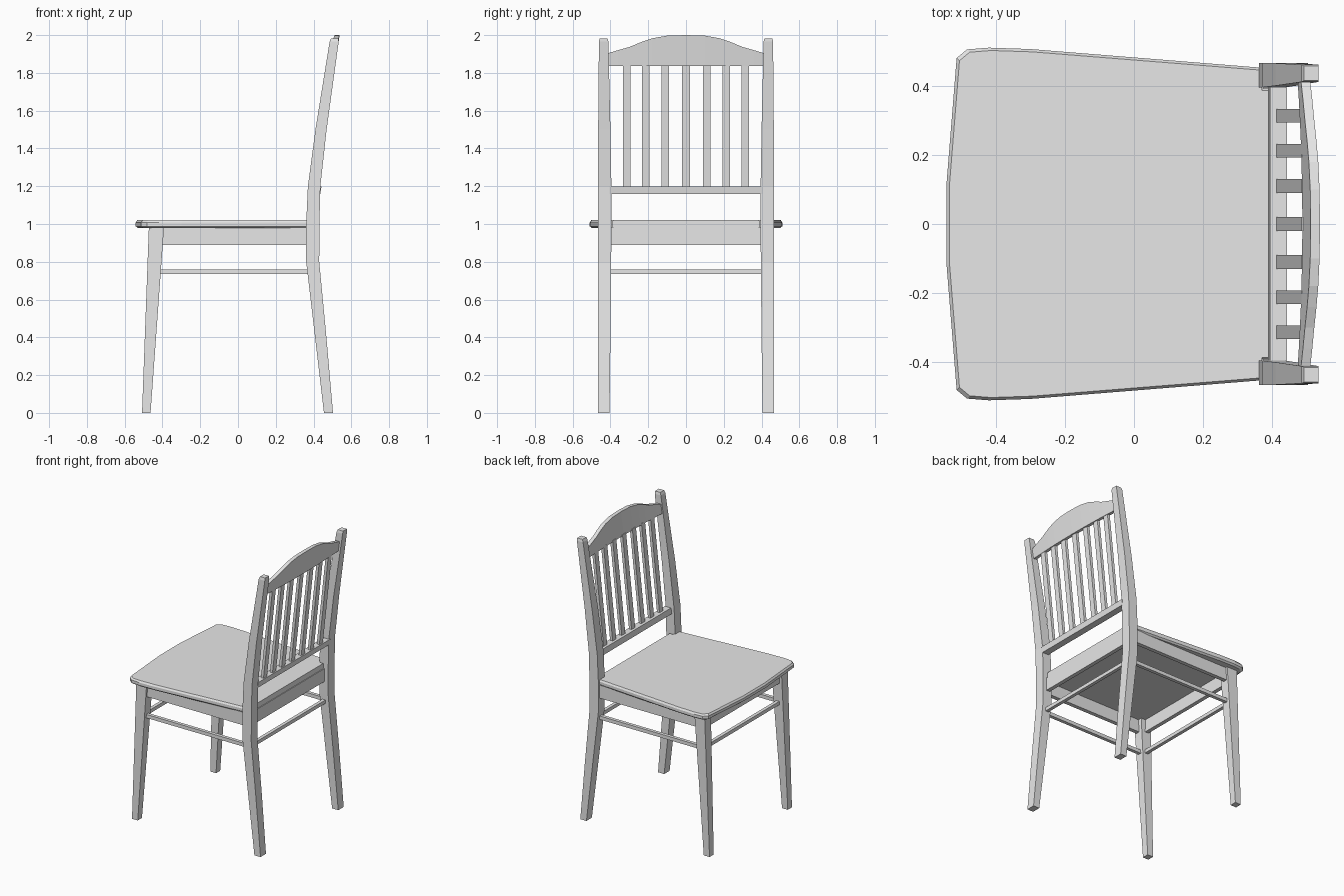
import bpy, bmesh

if "Cube" in bpy.data.objects:
    bpy.data.objects.remove(bpy.data.objects["Cube"], do_unlink=True)

grey = bpy.data.materials.new("grey paint")
grey.use_nodes = True
grey.diffuse_color = (0.8, 0.8, 0.8, 1)
grey.node_tree.nodes["Principled BSDF"].inputs["Base Color"].default_value = (0.8, 0.8, 0.8, 1)


def loft(name, rings):
    """Skin a list of equal-length rings of points and cap both ends."""
    bm = bmesh.new()
    rows = [[bm.verts.new(p) for p in ring] for ring in rings]
    n = len(rows[0])
    for a, b in zip(rows, rows[1:]):
        for i in range(n):
            j = (i + 1) % n
            bm.faces.new((a[i], a[j], b[j], b[i]))
    bm.faces.new(rows[0][::-1])
    bm.faces.new(rows[-1])
    bmesh.ops.recalc_face_normals(bm, faces=bm.faces)
    mesh = bpy.data.meshes.new(name)
    bm.to_mesh(mesh)
    bm.free()
    mesh.materials.append(grey)
    obj = bpy.data.objects.new(name, mesh)
    bpy.context.collection.objects.link(obj)
    return obj


def rect(x0, x1, y0, y1, z):
    return [(x0, y0, z), (x1, y0, z), (x1, y1, z), (x0, y1, z)]


def box(name, x0, x1, y0, y1, z0, z1):
    return loft(name, [rect(x0, x1, y0, y1, z0), rect(x0, x1, y0, y1, z1)])


def side_bar(name, s, xa, xb, ya, yb, w, z0, z1):
    """Bar running from front leg to back post, following the seat taper."""
    return loft(name, [[(x, s * (y - w), z0), (x, s * (y + w), z0),
                        (x, s * (y + w), z1), (x, s * (y - w), z1)]
                       for x, y in ((xa, ya), (xb, yb))])


# Seat: tapered board with a rounded nose edge and notches for the posts
half = [(-0.542, 0.12), (-0.513, 0.48), (-0.483, 0.505), (-0.42, 0.510),
        (-0.30, 0.506), (0.37, 0.452), (0.37, 0.392), (0.398, 0.392)]
outline = half + [(x, -y) for x, y in reversed(half)]


def seat_ring(inset, z):
    return [(x * (1 - inset / 0.5) if x < 0 else x, y * (1 - inset / 0.5), z)
            for x, y in outline]


loft("seat", [seat_ring(0.012, 0.978), seat_ring(0, 0.988),
              seat_ring(0, 1.008), seat_ring(0.008, 1.02)])

# Back posts: z, front x, back x, inner y, outer y
post = [(0, 0.455, 0.503, 0.405, 0.466), (0.4, 0.408, 0.468, 0.40, 0.466),
        (0.8, 0.361, 0.43, 0.396, 0.466), (1.0, 0.361, 0.431, 0.395, 0.466),
        (1.2, 0.37, 0.436, 0.395, 0.466), (1.5, 0.41, 0.469, 0.40, 0.465),
        (1.965, 0.485, 0.533, 0.411, 0.461), (1.983, 0.492, 0.533, 0.415, 0.457)]
for s, side in ((1, "right"), (-1, "left")):
    # The chair faces -x, so its own right is +y
    loft(side + "_back_post", [rect(a, b, s * c, s * d, z) for z, a, b, c, d in post])
    loft(side + "_front_leg", [rect(-0.508, -0.463, s * 0.415, s * 0.462, 0),
                               rect(-0.472, -0.392, s * 0.395, s * 0.465, 0.98)])
    side_bar(side + "_apron", s, -0.42, 0.38, 0.437, 0.437, 0.014, 0.89, 0.982)
    side_bar(side + "_stretcher", s, -0.43, 0.39, 0.432, 0.432, 0.012, 0.735, 0.76)

# Front and rear aprons and stretchers
box("front_apron", -0.455, -0.427, -0.41, 0.41, 0.89, 0.982)
box("rear_apron", 0.375, 0.403, -0.41, 0.41, 0.89, 0.982)
box("front_stretcher", -0.452, -0.428, -0.42, 0.42, 0.735, 0.76)
box("rear_stretcher", 0.385, 0.409, -0.41, 0.41, 0.735, 0.76)

# Lower back rail
loft("lower_back_rail", [rect(0.388, 0.436, -0.405, 0.405, 1.158),
                         rect(0.394, 0.442, -0.405, 0.405, 1.198)])

# Spindles
for i, y in enumerate((-0.313, -0.212, -0.11, 0, 0.11, 0.212, 0.313)):
    loft(f"spindle_{i + 1}", [rect(0.412, 0.432, y - 0.02, y + 0.02, 1.19),
                              rect(0.484, 0.504, y - 0.02, y + 0.02, 1.85)])

# Crest rail: arched along the top, bowed backwards and leaning with the posts
arch = [(0, 2.0), (0.10, 1.997), (0.18, 1.983), (0.24, 1.962),
        (0.30, 1.937), (0.36, 1.92), (0.42, 1.902)]
arch = [(-y, z) for y, z in arch[:0:-1]] + arch
crest = []
for y, top in arch:
    front = 0.487 - 0.014 * (y / 0.42) ** 2
    lean = 0.15 * (top - 1.84)
    crest.append([(front, y, 1.84), (front + 0.027, y, 1.836),
                  (front + lean + 0.027, y, top), (front + lean, y, top)])
loft("crest_rail", crest)
